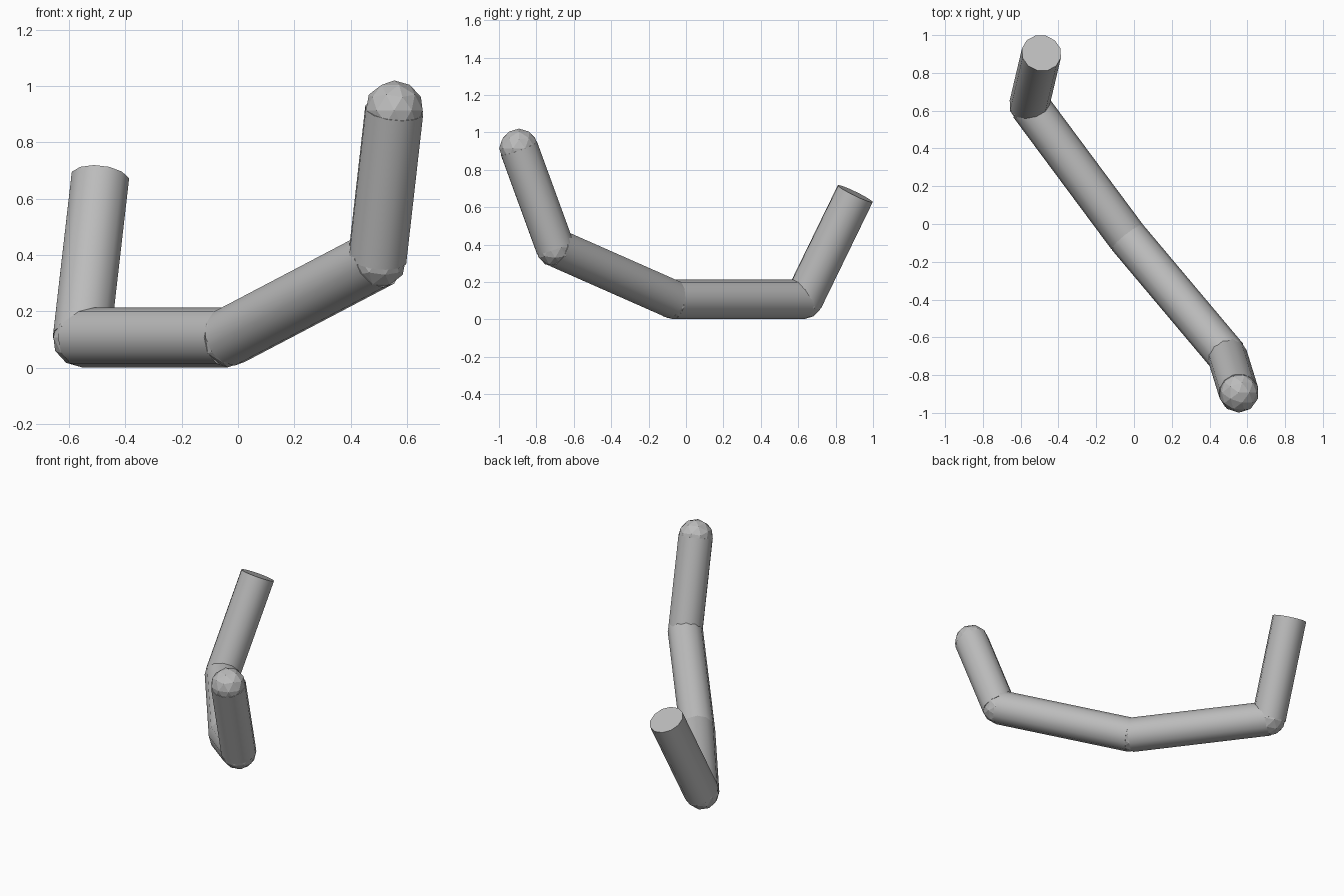
import bpy
from mathutils import Vector

cube = bpy.data.objects.get("Cube")
if cube:
    bpy.data.objects.remove(cube, do_unlink=True)

RADIUS = 0.106
SIDES = 12

# One plain grey for the whole pipe
grey = bpy.data.materials.new("plain_grey")
grey.use_nodes = True
colour = (0.5, 0.5, 0.5, 1)
grey.diffuse_color = colour
grey.node_tree.nodes["Principled BSDF"].inputs["Base Color"].default_value = colour

# Centre line, from the open flat end to the rounded end
path = [Vector(p) for p in (
    (-0.49, 0.905, 0.672),
    (-0.555, 0.63, 0.107),
    (-0.035, -0.07, 0.107),
    (0.495, -0.70, 0.385),
    (0.555, -0.893, 0.914),
)]


def finish(name):
    obj = bpy.context.object
    obj.name = name
    obj.data.materials.append(grey)
    return obj


def tube(name, start, end):
    axis = end - start
    bpy.ops.mesh.primitive_cylinder_add(
        vertices=SIDES, radius=RADIUS, depth=axis.length,
        location=(start + end) / 2,
        rotation=axis.to_track_quat('Z', 'Y').to_euler())
    finish(name)
    bpy.ops.object.shade_smooth_by_angle(angle=0.6)


def ball(name, centre):
    bpy.ops.mesh.primitive_ico_sphere_add(
        subdivisions=2, radius=RADIUS, location=centre)
    finish(name)


# Straight tubes
tube_names = ("rear_upright", "rear_base_tube", "front_base_tube", "front_upright")
for name, start, end in zip(tube_names, path, path[1:]):
    tube(name, start, end)

# Faceted balls at the bends and on the rounded end
ball_names = ("rear_elbow", "middle_elbow", "front_elbow", "rounded_end")
for name, centre in zip(ball_names, path[1:]):
    ball(name, centre)
